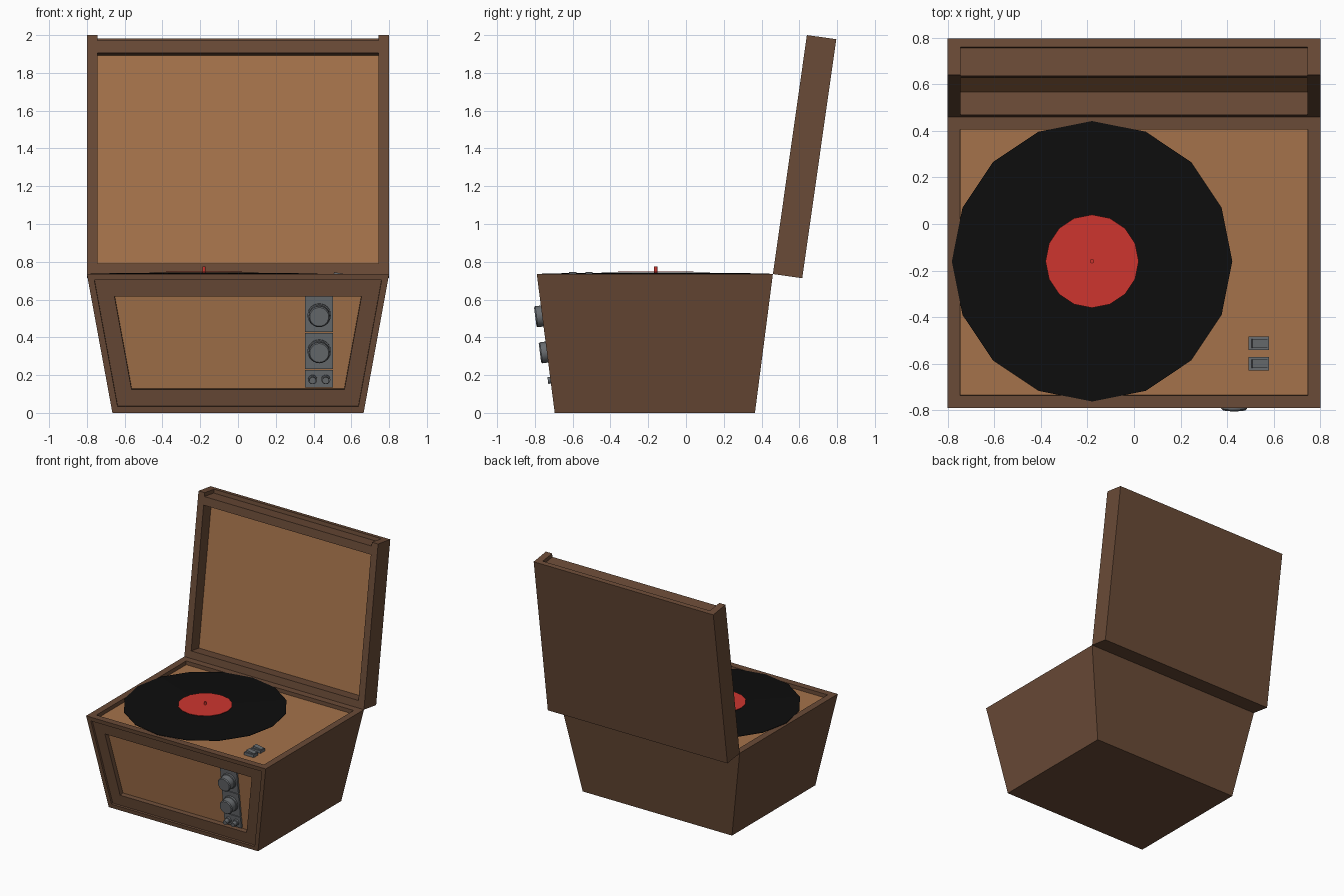
import bpy, bmesh, math
from mathutils import Matrix, Vector

if "Cube" in bpy.data.objects:
    bpy.data.objects.remove(bpy.data.objects["Cube"])


def material(name, rgb):
    m = bpy.data.materials.new(name)
    m.diffuse_color = (*rgb, 1)
    m.use_nodes = True
    m.node_tree.nodes["Principled BSDF"].inputs["Base Color"].default_value = m.diffuse_color
    return m


WOOD = material("dark_wood", (0.144, 0.07, 0.038))
TAN = material("tan_panel", (0.376, 0.171, 0.07))
BLACK = material("black_vinyl", (0.004, 0.004, 0.004))
RED = material("red_paper", (0.61, 0.036, 0.028))
GREY = material("grey_metal", (0.14, 0.15, 0.16))


def finish(name, bm, mats, matrix=Matrix(), smooth=False):
    bmesh.ops.recalc_face_normals(bm, faces=bm.faces)
    me = bpy.data.meshes.new(name)
    bm.to_mesh(me)
    bm.free()
    for m in mats:
        me.materials.append(m)
    ob = bpy.data.objects.new(name, me)
    ob.matrix_world = matrix
    bpy.context.collection.objects.link(ob)
    if smooth:
        bpy.ops.object.select_all(action='DESELECT')
        ob.select_set(True)
        bpy.context.view_layer.objects.active = ob
        bpy.ops.object.shade_smooth_by_angle(angle=math.radians(35))
    return ob


def box(name, lo, hi, mat, matrix=Matrix()):
    lo, hi = Vector(lo), Vector(hi)
    bm = bmesh.new()
    bmesh.ops.create_cube(bm, size=1)
    for v in bm.verts:
        v.co = (lo + hi) / 2 + v.co * (hi - lo)
    return finish(name, bm, [mat], matrix)


def disc(name, profile, sides, mat, matrix=Matrix(), smooth=False):
    """Solid of revolution about local z from (radius, z) points."""
    bm = bmesh.new()
    rings = [[bm.verts.new((r * math.cos(2 * math.pi * i / sides),
                            r * math.sin(2 * math.pi * i / sides), z))
              for i in range(sides)] for r, z in profile]
    for a, b in zip(rings, rings[1:]):
        for i in range(sides):
            j = (i + 1) % sides
            bm.faces.new((a[i], a[j], b[j], b[i]))
    bm.faces.new(rings[0][::-1])
    bm.faces.new(rings[-1])
    return finish(name, bm, [mat], matrix, smooth)


# Tapered cabinet with stepped front frame and sunken top deck
TOP = 0.735
bm = bmesh.new()
bmesh.ops.create_cube(bm, size=1)
for v in bm.verts:
    up = v.co.z > 0
    v.co.x = math.copysign(0.80 if up else 0.665, v.co.x)
    back, front = (0.46, -0.79) if up else (0.365, -0.695)
    v.co.y = back if v.co.y > 0 else front
    v.co.z = TOP if up else 0
bm.normal_update()
front_face = min(bm.faces, key=lambda f: f.normal.y)
top_face = max(bm.faces, key=lambda f: f.normal.z)


def sink(face, width, depth):
    bmesh.ops.inset_individual(bm, faces=[face], thickness=width, depth=0, use_even_offset=True)
    bmesh.ops.inset_individual(bm, faces=[face], thickness=0.001, depth=-depth, use_even_offset=True)


sink(front_face, 0.033, 0.015)
sink(front_face, 0.088, 0.035)
sink(top_face, 0.054, 0.03)
front_face.material_index = top_face.material_index = 1
finish("cabinet", bm, [WOOD, TAN])

# Lid, leaning back from the hinge line
lid = Matrix.Translation((0, 0.46, TOP)) @ Matrix.Rotation(math.radians(-8.1), 4, 'X')
W, H, D, L = 0.80, 1.278, 0.157, 0.745
box("lid_back_board", (-W, 0.12, 0), (W, D, H), WOOD, lid)
for side, s in (("left", -1), ("right", 1)):
    xs = sorted((s * L, s * W))
    box(f"lid_{side}_rail", (xs[0], 0, 0), (xs[1], 0.12, H), WOOD, lid)
box("lid_hinge_rail", (-L, 0, 0), (L, 0.12, 0.057), WOOD, lid)
box("lid_end_rail", (-L, 0, 1.182), (L, 0.12, 1.248), WOOD, lid)
box("lid_lining", (-L, 0.10, 0.057), (L, 0.12, 1.182), TAN, lid)

# Record, label and spindle
at = Matrix.Translation((-0.18, -0.16, 0))
disc("record", [(0.602, 0.735), (0.602, 0.738), (0.2, 0.743)], 16, BLACK, at)
disc("record_label", [(0.2, 0.749), (0.2, 0.752)], 16, RED, at)
disc("spindle", [(0.009, 0.706), (0.009, 0.774)], 12, RED, at, True)

# Control strip, laid in the sloping plane of the cabinet front
SLOPE = math.atan2(0.095, TOP)


def on_front(x, z):
    y = -0.695 - 0.095 * z / TOP
    return Matrix.Translation((x, y, z)) @ Matrix.Rotation(math.pi / 2 + SLOPE, 4, 'X')


for i, (z0, z1) in enumerate([(0.130, 0.222), (0.226, 0.418), (0.422, 0.615)]):
    h = (z1 - z0) / 2
    box(f"control_plate_{i + 1}", (-0.074, -h, -0.055), (0.074, h, -0.035),
        GREY, on_front(0.43, (z0 + z1) / 2))
for name, z in (("volume_knob", 0.513), ("tuning_knob", 0.322)):
    disc(name, [(0.062, -0.04), (0.062, -0.02), (0.056, -0.018), (0.056, 0.03), (0.05, 0.037)],
         24, GREY, on_front(0.43, z), True)
for name, x in (("left_small_knob", 0.395), ("right_small_knob", 0.465)):
    disc(name, [(0.024, -0.04), (0.024, -0.02), (0.018, -0.018), (0.018, 0.014)],
         16, GREY, on_front(x, 0.173), True)

# Two rocker switches on the deck
for name, y in (("rear_switch", -0.513), ("front_switch", -0.60)):
    at = Matrix.Translation((0.536, y, 0))
    box(name + "_base", (-0.044, -0.029, 0.70), (0.044, 0.029, 0.727), GREY, at)
    tilt = at @ Matrix.Translation((0, 0, 0.731)) @ Matrix.Rotation(math.radians(10), 4, 'Y')
    box(name + "_rocker", (-0.03, -0.019, -0.012), (0.04, 0.019, 0.009), GREY, tilt)
